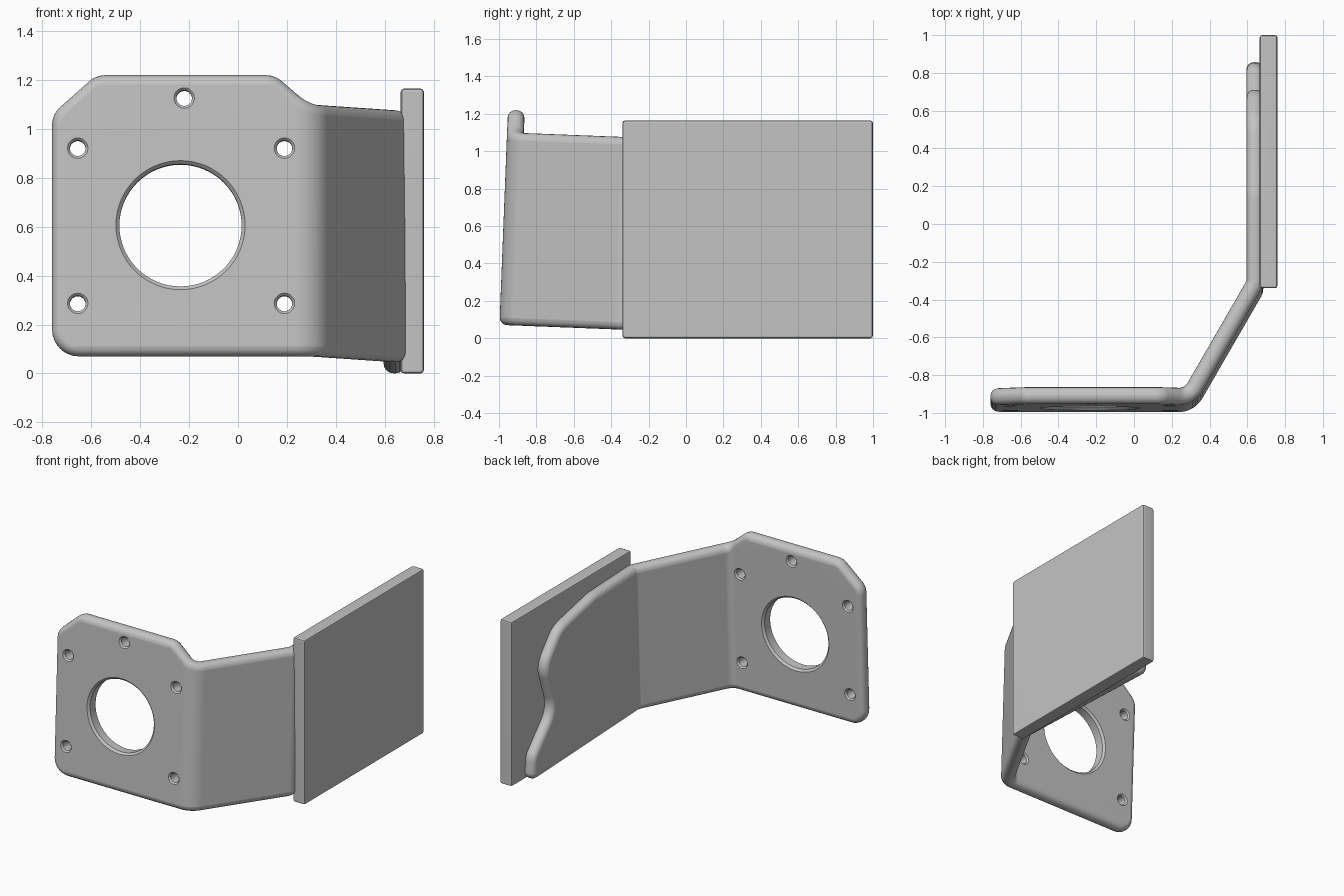
import bpy, bmesh
from math import sin, cos, tan, pi, radians
from mathutils import Vector, Matrix

if "Cube" in bpy.data.objects:
    bpy.data.objects.remove(bpy.data.objects["Cube"])

grey = bpy.data.materials.new("plain_grey")
grey.use_nodes = True
GREY = (0.55, 0.55, 0.55, 1)
grey.diffuse_color = GREY
grey.node_tree.nodes["Principled BSDF"].inputs["Base Color"].default_value = GREY

THICK = 0.09
ROUND = 0.04
MID_Y = -0.955                                   # mid plane of the front panel
TILT = (Matrix.Translation((0, MID_Y, 0)) @ Matrix.Rotation(radians(-2.25), 4, 'X')
        @ Matrix.Translation((0, -MID_Y, 0)))


def add_object(name, mesh):
    obj = bpy.data.objects.new(name, mesh)
    bpy.context.collection.objects.link(obj)
    return obj


def rounded(corners, steps=8):
    """Replace each (x, y, radius) corner of a polygon by an arc."""
    points = []
    for i, (x, y, r) in enumerate(corners):
        p = Vector((x, y))
        a = (Vector(corners[i - 1][:2]) - p).normalized()
        b = (Vector(corners[(i + 1) % len(corners)][:2]) - p).normalized()
        half = a.angle(b) / 2
        centre = p + (a + b).normalized() * r / sin(half)
        start = p + a * r / tan(half) - centre
        end = p + b * r / tan(half) - centre
        sweep = start.angle_signed(end)
        for k in range(steps + 1):
            t = -sweep * k / steps
            points.append(centre + Matrix.Rotation(t, 2) @ start)
    return points


def finish(obj):
    obj.data.materials.clear()
    obj.data.materials.append(grey)
    bpy.ops.object.select_all(action='DESELECT')
    obj.select_set(True)
    bpy.context.view_layer.objects.active = obj
    bpy.ops.object.shade_smooth_by_angle(angle=radians(35))
    weighted = obj.modifiers.new("even_normals", 'WEIGHTED_NORMAL')
    weighted.keep_sharp = True


# Flat sheet outline: distance along the sheet, height, corner radius
OUTLINE = [(0, 0.07, 0.11), (2.95, 0.07, 0.05), (2.93, 0.24, 0.12), (2.69, 0.48, 0.15),
           (2.79, 0.82, 0.16), (2.6, 1.03, 0.2), (2.2, 1.1, 0.3), (1.05, 1.1, 0.13),
           (0.91, 1.22, 0.1), (0.18, 1.22, 0.1), (0, 1.06, 0.1)]
curve = bpy.data.curves.new("sheet_outline", 'CURVE')
curve.dimensions = '2D'
curve.fill_mode = 'BOTH'
curve.extrude = THICK / 2 - ROUND
curve.bevel_depth = ROUND
curve.bevel_resolution = 3
curve.offset = -ROUND
spline = curve.splines.new('POLY')
outline = rounded(OUTLINE)
spline.points.add(len(outline) - 1)
for point, p in zip(spline.points, outline):
    point.co = (p.x, p.y, 0, 1)
spline.use_cyclic_u = True
helper = add_object("sheet_helper", curve)
bpy.context.view_layer.update()
flat = helper.evaluated_get(bpy.context.evaluated_depsgraph_get())
mesh = bpy.data.meshes.new_from_object(flat)
bpy.data.objects.remove(helper)

# Stations along the folded path: distance, plan position, heading
stations = [(0, Vector((-0.76, MID_Y)), 0)]


def advance(length, turn=0, steps=1):
    for _ in range(steps):
        s, pos, heading = stations[-1]
        d, middle = length / steps, heading + turn / steps / 2
        stations.append((s + d, pos + d * Vector((cos(middle), sin(middle))),
                         heading + turn / steps))


advance(0.996)
advance(0.105, radians(60), 8)
advance(0.618)
advance(0.031, radians(30), 4)
advance(1.3)

# Cut the sheet at the bends, then fold it
bm = bmesh.new()
bm.from_mesh(mesh)
bmesh.ops.remove_doubles(bm, verts=bm.verts, dist=0.0005)
for s, _, _ in stations[1:-1]:
    bmesh.ops.bisect_plane(bm, geom=bm.verts[:] + bm.edges[:] + bm.faces[:],
                           plane_co=(s, 0, 0), plane_no=(1, 0, 0))
for v in bm.verts:
    s, z, w = v.co
    i = max([k for k in range(len(stations) - 1) if stations[k][0] <= s + 1e-5] or [0])
    (s0, p0, h0), (s1, p1, h1) = stations[i], stations[i + 1]
    t = (s - s0) / (s1 - s0)
    h = h0 + (h1 - h0) * t
    p = p0.lerp(p1, t) + w * Vector((sin(h), -cos(h)))
    v.co = TILT @ Vector((p.x, p.y, z))
bmesh.ops.recalc_face_normals(bm, faces=bm.faces)
bm.to_mesh(mesh)
bm.free()
bracket = add_object("bent_bracket", mesh)

# Holes with softened rims: x, z, radius, rim width
HOLES = [(-0.235, 0.605, 0.25, 0.014), (-0.22, 1.125, 0.032, 0.01)]
HOLES += [(x, z, 0.032, 0.01) for x in (-0.655, 0.19) for z in (0.285, 0.92)]
bm = bmesh.new()
for x, z, r, rim in HOLES:
    count = 64 if r > 0.1 else 20
    half = THICK / 2
    rings = []
    for depth, radius in ((-half - rim, r + 2 * rim), (-half + rim, r),
                          (half - rim, r), (half + rim, r + 2 * rim)):
        rings.append([bm.verts.new(TILT @ Vector((x + radius * cos(2 * pi * k / count),
                                                  MID_Y + depth,
                                                  z + radius * sin(2 * pi * k / count))))
                      for k in range(count)])
    for a, b in zip(rings, rings[1:]):
        for k in range(count):
            bm.faces.new((a[k - 1], a[k], b[k], b[k - 1]))
    bm.faces.new(rings[0])
    bm.faces.new(rings[-1])
bmesh.ops.recalc_face_normals(bm, faces=bm.faces)
cut_mesh = bpy.data.meshes.new("hole_cutter")
bm.to_mesh(cut_mesh)
bm.free()
cutter = add_object("hole_cutter", cut_mesh)
cutter.hide_render = True
cut = bracket.modifiers.new("holes", 'BOOLEAN')
cut.object = cutter
cut.solver = 'EXACT'
bpy.context.view_layer.update()
drilled = bpy.data.meshes.new_from_object(
    bracket.evaluated_get(bpy.context.evaluated_depsgraph_get()))
bracket.modifiers.clear()
bracket.data = drilled
bpy.data.objects.remove(cutter)
finish(bracket)

# Side mounting slab
low, high = Vector((0.665, -0.34, 0)), Vector((0.76, 1.0, 1.165))
bm = bmesh.new()
bmesh.ops.create_cube(bm, size=1)
for v in bm.verts:
    v.co = (low + high) / 2 + v.co * (high - low)
bmesh.ops.bevel(bm, geom=bm.edges[:], offset=0.015, segments=2, profile=0.5,
                affect='EDGES')
slab_mesh = bpy.data.meshes.new("side_slab")
bm.to_mesh(slab_mesh)
bm.free()
finish(add_object("side_slab", slab_mesh))
